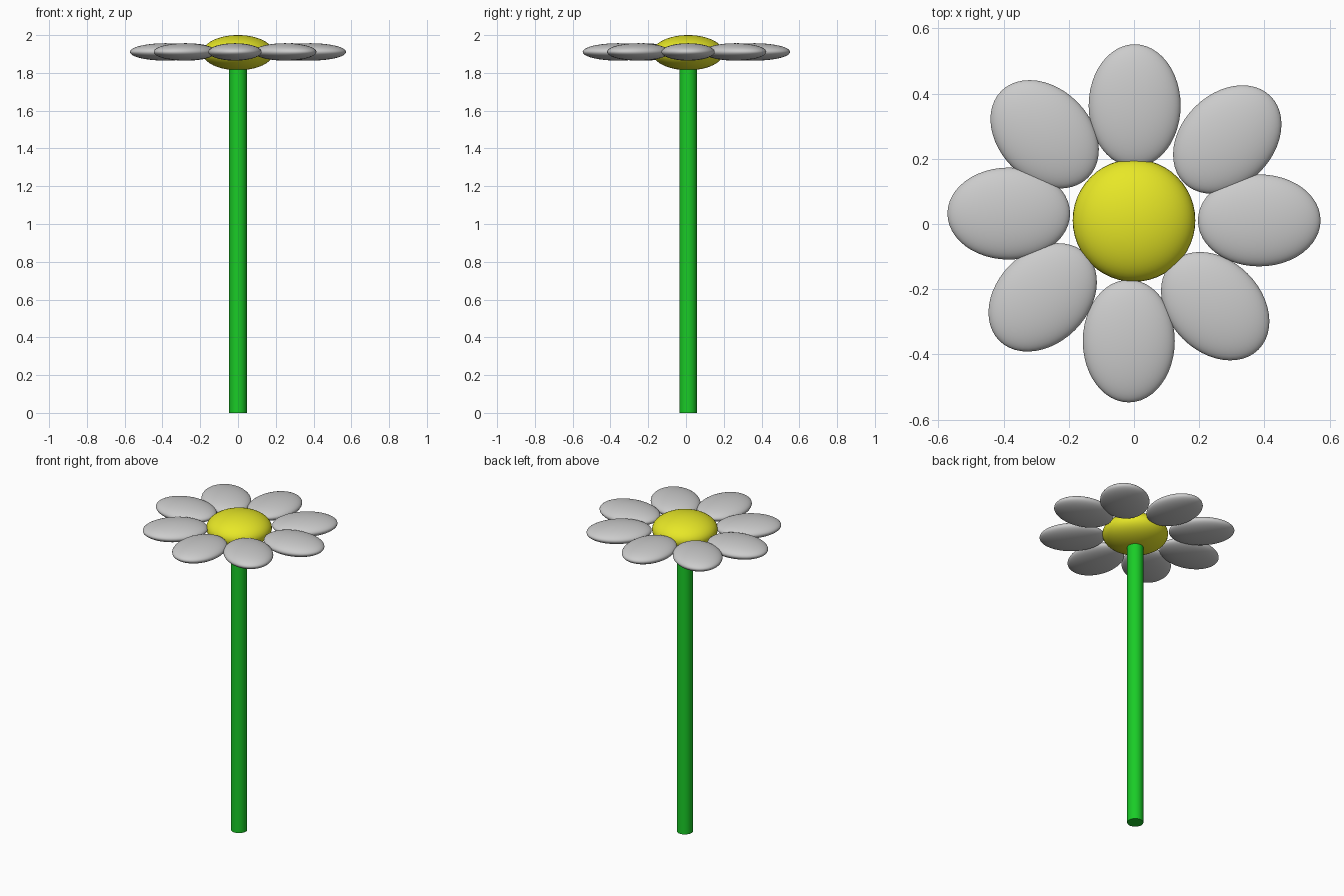
import bpy
from math import radians

if "Cube" in bpy.data.objects:
    bpy.data.objects.remove(bpy.data.objects["Cube"])

CY = 0.011  # stem and flower centre sit slightly behind the middle


def paint(obj, color):
    mat = bpy.data.materials.new(obj.name + "_colour")
    mat.diffuse_color = (*color, 1)
    mat.use_nodes = True
    mat.node_tree.nodes["Principled BSDF"].inputs["Base Color"].default_value = mat.diffuse_color
    obj.data.materials.append(mat)


def ellipsoid(name, loc, scale, angle=0):
    bpy.ops.mesh.primitive_uv_sphere_add(segments=48, ring_count=24, location=loc,
                                         rotation=(0, 0, radians(angle)))
    obj = bpy.context.object
    obj.name = name
    obj.scale = scale
    bpy.ops.object.shade_smooth()
    return obj


# Stem, ending inside the flower centre
bpy.ops.mesh.primitive_cylinder_add(vertices=32, radius=0.0465, depth=1.86,
                                    location=(0, CY, 0.93))
stem = bpy.context.object
stem.name = "stem"
bpy.ops.object.shade_smooth_by_angle()
paint(stem, (0.01, 0.6, 0.02))

# Flattened flower centre
centre = ellipsoid("flower_centre", (0, CY, 1.907), (0.188, 0.188, 0.093))
paint(centre, (0.8, 0.8, 0.02))

# Eight hand-placed petals, one every 45 degrees
petal_spots = [(0.384, 0.011), (0.286, 0.259), (0.002, 0.363), (-0.274, 0.275),
               (-0.384, 0.032), (-0.280, -0.225), (-0.016, -0.359), (0.249, -0.252)]
for i, (x, y) in enumerate(petal_spots):
    ellipsoid(f"petal_{i + 1}", (x, y, 1.911), (0.188, 0.141, 0.046), i * 45)
